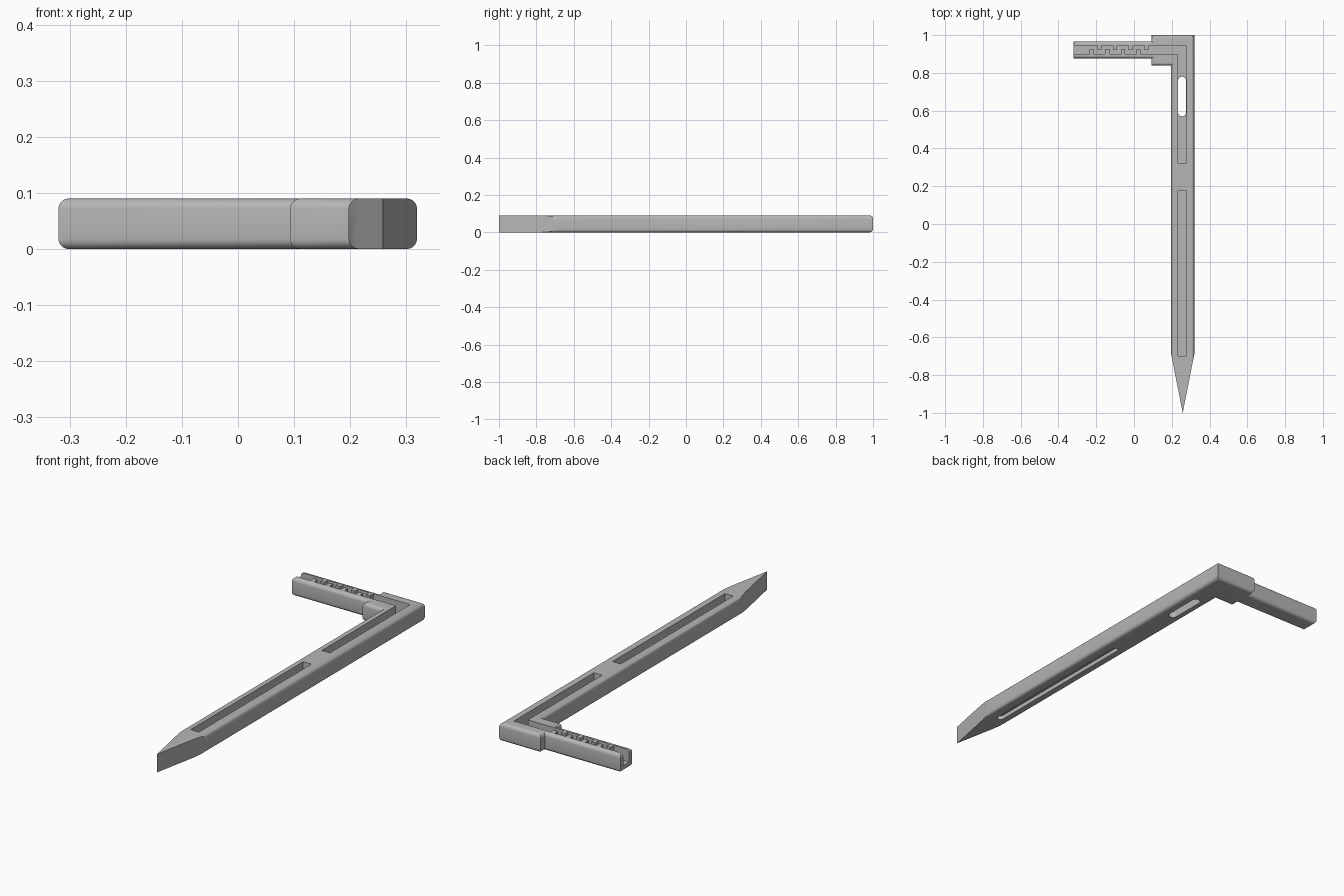
import bpy, bmesh, math
from mathutils import Vector

cube = bpy.data.objects.get("Cube")
if cube:
    bpy.data.objects.remove(cube, do_unlink=True)

HEIGHT = 0.09
FLOOR = 0.03
TIP = Vector((0.258, -1, 0))

grey = bpy.data.materials.new("plain_grey")
grey.use_nodes = True
colour = (0.47, 0.47, 0.47, 1)
grey.diffuse_color = colour
grey.node_tree.nodes["Principled BSDF"].inputs["Base Color"].default_value = colour


def finish(name, bm):
    bmesh.ops.recalc_face_normals(bm, faces=bm.faces)
    mesh = bpy.data.meshes.new(name)
    bm.to_mesh(mesh)
    bm.free()
    mesh.materials.append(grey)
    obj = bpy.data.objects.new(name, mesh)
    bpy.context.collection.objects.link(obj)
    return obj


def prism(outline, z0, z1):
    bm = bmesh.new()
    face = bm.faces.new([bm.verts.new((x, y, z0)) for x, y in outline])
    top = bmesh.ops.extrude_face_region(bm, geom=[face])["geom"]
    verts = [g for g in top if isinstance(g, bmesh.types.BMVert)]
    bmesh.ops.translate(bm, verts=verts, vec=(0, 0, z1 - z0))
    bmesh.ops.recalc_face_normals(bm, faces=bm.faces)
    return bm


def rect(x0, x1, y0, y1):
    return [(x0, y0), (x1, y0), (x1, y1), (x0, y1)]


def round_edges(bm, radius):
    # round only the edges running around the top and bottom
    edges = [e for e in bm.edges if abs(e.verts[0].co.z - e.verts[1].co.z) < 0.001]
    bmesh.ops.bevel(bm, geom=edges, offset=radius, segments=5, profile=0.5,
                    affect='EDGES', clamp_overlap=True)


def rounded_slot(x, y0, y1, radius):
    points = []
    for centre, start in ((y1 - radius, 0), (y0 + radius, math.pi)):
        for i in range(13):
            a = start + math.pi * i / 12
            points.append((x + radius * math.cos(a), centre + radius * math.sin(a)))
    return points


def boolean(target, other, operation):
    mod = target.modifiers.new(operation.lower(), 'BOOLEAN')
    mod.operation = operation
    mod.solver = 'EXACT'
    mod.object = other
    bpy.context.view_layer.objects.active = target
    bpy.ops.object.modifier_apply(modifier=mod.name)
    bpy.data.objects.remove(other, do_unlink=True)


# Blade and corner socket as one rounded L, then sharpened to a point
bm = prism([(0.197, -1.2), (0.319, -1.2), (0.319, 1), (0.093, 1),
            (0.093, 0.838), (0.197, 0.838)], 0, HEIGHT)
round_edges(bm, 0.018)
for side in (-1, 1):
    normal = Vector((side * 0.31, -0.061, 0))
    bmesh.ops.bisect_plane(bm, geom=bm.verts[:] + bm.edges[:] + bm.faces[:],
                           plane_co=TIP, plane_no=normal, clear_outer=True)
    bmesh.ops.holes_fill(bm, edges=[e for e in bm.edges if e.is_boundary])
bmesh.ops.remove_doubles(bm, verts=bm.verts, dist=0.00001)
stake = finish("stake_body", bm)

# Handle
bm = prism(rect(-0.32, 0.13, 0.876, 0.967), 0, HEIGHT)
round_edges(bm, 0.018)
boolean(stake, finish("handle", bm), 'UNION')

# Cable channel, blade pocket, through slot and underside groove
cuts = {
    "channel_cutter": ([(-0.4, 0.9), (0.232, 0.9), (0.232, 0.322), (0.277, 0.322),
                        (0.277, 0.946), (-0.4, 0.946)], FLOOR, 0.2),
    "pocket_cutter": (rect(0.232, 0.277, -0.7, 0.177), FLOOR, 0.2),
    "through_slot_cutter": (rounded_slot(0.2545, 0.57, 0.78, 0.021), -0.1, 0.2),
    "groove_cutter": (rounded_slot(0.2545, -0.7, 0.177, 0.015), -0.1, 0.02),
}
for name, (outline, z0, z1) in cuts.items():
    cutter = finish(name, prism(outline, z0, z1))
    cutter.hide_render = True
    boolean(stake, cutter, 'DIFFERENCE')

# Interlocking retaining teeth along both channel walls
for i in range(8):
    x = -0.225 + 0.0415 * i
    y0, y1 = (0.898, 0.926) if i % 2 == 0 else (0.92, 0.948)
    finish("retaining_tooth_%d" % (i + 1),
           prism(rect(x - 0.011, x + 0.011, y0, y1), 0.068, HEIGHT - 0.0005))

# Smooth rounded edges, crisp corners
bpy.ops.object.select_all(action='DESELECT')
stake.select_set(True)
bpy.context.view_layer.objects.active = stake
bpy.ops.object.shade_smooth_by_angle(angle=math.radians(30))
